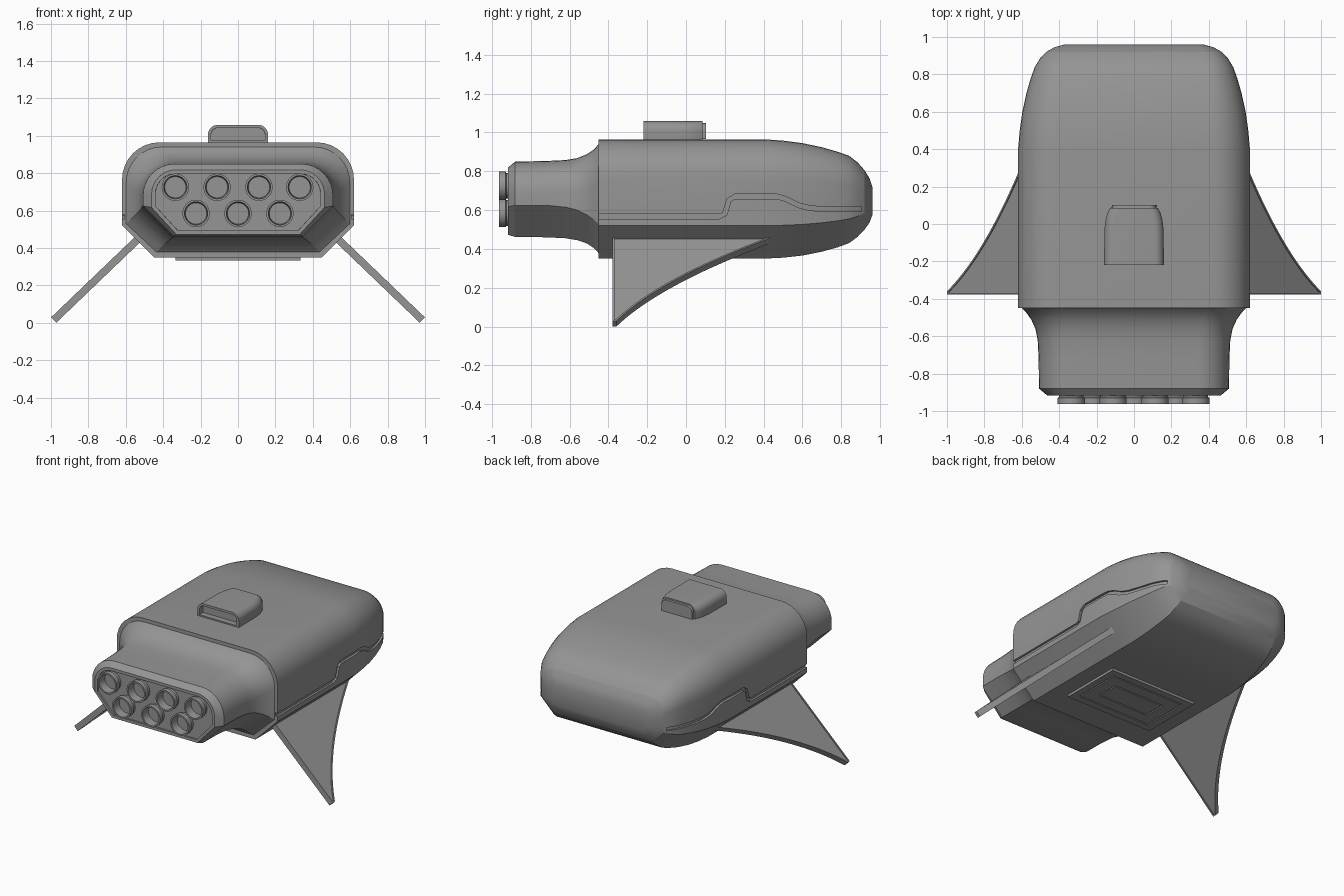
import bpy, bmesh, math
from mathutils import Vector

if "Cube" in bpy.data.objects:
    bpy.data.objects.remove(bpy.data.objects["Cube"])

# Dark grey paint shared by every part
paint = bpy.data.materials.new("dark_grey")
paint.diffuse_color = (.3, .3, .3, 1)
paint.use_nodes = True
paint.node_tree.nodes["Principled BSDF"].inputs["Base Color"].default_value = paint.diffuse_color


def finish(name, bm, angle=30):
    bmesh.ops.recalc_face_normals(bm, faces=bm.faces)
    me = bpy.data.meshes.new(name)
    bm.to_mesh(me)
    bm.free()
    me.materials.append(paint)
    ob = bpy.data.objects.new(name, me)
    bpy.context.collection.objects.link(ob)
    smooth(ob, angle)
    return ob


def smooth(ob, angle=30):
    bpy.ops.object.select_all(action='DESELECT')
    ob.select_set(True)
    bpy.context.view_layer.objects.active = ob
    bpy.ops.object.shade_smooth_by_angle(angle=math.radians(angle))


def section(y, hw, top, bot, r, zc, bx, n=8):
    """Closed ring: rounded top corners, vertical sides, chamfered bottom."""
    half = []
    for i in range(n + 1):
        a = math.pi / 2 * (1 - i / n)
        half.append((hw - r + r * math.cos(a), top - r + r * math.sin(a)))
    half += [(hw, zc), (bx, bot)]
    pts = half + [(-x, z) for x, z in reversed(half)]
    return [Vector((x, y, z)) for x, z in pts]


def loft(rings):
    """Skin rings into a solid; returns bmesh plus first and last caps."""
    bm = bmesh.new()
    vs = [[bm.verts.new(p) for p in ring] for ring in rings]
    n = len(vs[0])
    for a, b in zip(vs, vs[1:]):
        for i in range(n):
            j = (i + 1) % n
            bm.faces.new((a[i], a[j], b[j], b[i]))
    caps = bm.faces.new(vs[0]), bm.faces.new(vs[-1])
    bmesh.ops.recalc_face_normals(bm, faces=bm.faces)
    return bm, caps[0], caps[1]


def inset(bm, face, width, depth):
    """Inset a cap, then move it straight along its normal."""
    bmesh.ops.inset_region(bm, faces=[face], thickness=width, use_even_offset=True)
    if depth:
        bmesh.ops.inset_region(bm, faces=[face], thickness=0.0005, depth=depth)


# Main hull, tapering to the nose: y, half width, top, bottom
PROFILE = [(-0.45, .62, .965, .35), (.40, .62, .965, .35), (.50, .611, .958, .355),
           (.60, .597, .945, .366), (.70, .575, .924, .386), (.78, .552, .901, .408),
           (.84, .53, .88, .43), (.885, .503, .845, .463), (.92, .47, .805, .50)]
rings = []
for y, hw, t, b in PROFILE + [(.945, .425, .765, .535), (.96, .37, .72, .575)]:
    h = t - b
    rings.append(section(y, hw, t, b, .325 * h, b + .277 * h, hw - .277 * h))
bm, _, _ = loft(rings)
hull = finish("hull", bm, 25)


def hull_width(y):
    for p, q in zip(PROFILE, PROFILE[1:]):
        if y <= q[0]:
            f = max(0, (y - p[0]) / (q[0] - p[0]))
            return p[1] + f * (q[1] - p[1])
    return PROFILE[-1][1]


# Stepped groove along each side of the hull
PATH = [(-.5, .567), (.17, .567), (.20, .58), (.22, .65), (.25, .67), (.47, .67), (.52, .655),
        (.58, .625), (.64, .61), (.72, .605), (.80, .605), (.86, .605), (.905, .605)]
for side in (-1, 1):
    rings = []
    for i, (y, z) in enumerate(PATH):
        a, b = Vector(PATH[max(i - 1, 0)]), Vector(PATH[min(i + 1, len(PATH) - 1)])
        t = (b - a).normalized()
        ny, nz = -t.y * .012, t.x * .012
        ring = []
        for s, outer in ((-1, 0), (1, 0), (1, 1), (-1, 1)):
            yy = y + s * ny
            x = .7 if outer else hull_width(yy) - .014
            ring.append(Vector((side * x, yy, z + s * nz)))
        rings.append(ring)
    bm, _, _ = loft(rings)
    cutter = finish("groove_cutter", bm)
    cutter.hide_render = True
    mod = hull.modifiers.new("groove", 'BOOLEAN')
    mod.operation, mod.solver, mod.object = 'DIFFERENCE', 'EXACT', cutter
    bpy.context.view_layer.objects.active = hull
    bpy.ops.object.modifier_apply(modifier=mod.name)
    bpy.data.objects.remove(cutter)
smooth(hull, 25)

# Crisp seam around the nose cap
co = hull.data.vertices
for e in hull.data.edges:
    if all(abs(co[v].co.y - .92) < 1e-4 for v in e.vertices):
        e.use_edge_sharp = True

# Engine housing flaring into the hull
ENGINE = [(-.918, .462, .818, .473, .13, .617, .33), (-.88, .508, .85, .462, .17, .625, .345),
          (-.72, .51, .853, .46, .17, .625, .345), (-.62, .515, .858, .455, .17, .615, .35),
          (-.56, .527, .868, .445, .175, .60, .365), (-.51, .55, .888, .428, .18, .575, .385),
          (-.475, .575, .912, .405, .19, .55, .41), (-.45, .598, .94, .378, .19, .53, .435),
          (-.43, .598, .94, .378, .19, .53, .435)]
bm, face, _ = loft([section(*e) for e in ENGINE])
inset(bm, face, .02, -.012)
finish("engine_housing", bm, 25)

# Seven hollow nozzles in two rows
TUBE = [(.066, -.89), (.066, -.925), (.073, -.93), (.073, -.963), (.062, -.963), (.056, -.895)]
for row_z, xs in ((.725, (-.335, -.112, .112, .33)), (.585, (-.224, 0, .224))):
    for cx in xs:
        rings = [[Vector((cx + r * math.cos(k * math.tau / 32), y, row_z + r * math.sin(k * math.tau / 32)))
                  for k in range(32)] for r, y in TUBE]
        bm, _, _ = loft(rings)
        finish("nozzle", bm)

# Roof pod with an open rear and a raised end plate
rings = []
for y, hw in ((-.22, .16), (-.03, .158), (.02, .152), (.055, .143), (.085, .129)):
    rings.append(section(y, hw, 1.058, .958, .05, .965, hw - .001))
bm, rear, end = loft(rings)
inset(bm, rear, .016, -.04)
inset(bm, end, .01, .017)
finish("roof_pod", bm)

# Belly hatch with nested rectangular steps
rings = [[Vector((sx * .335, y, z)) for sx, y in ((-1, -.25), (1, -.25), (1, .19), (-1, .19))]
         for z in (.333, .36)]
bm, hatch, _ = loft(rings)
inset(bm, hatch, .05, -.008)
inset(bm, hatch, .008, .008)
inset(bm, hatch, .08, -.008)
inset(bm, hatch, .008, .008)
finish("belly_hatch", bm)

# Swept fins with a curved leading edge and thin raised border
root, tip = Vector((.53, 0, .452)), Vector((.985, 0, .0155))
normal = Vector((.69, 0, .724)) * .02
for side, name in ((-1, "left_fin"), (1, "right_fin")):
    flat = []
    for i in range(21):
        s = i / 20
        flat.append(root.lerp(tip, s) + Vector((0, .46 - 1.183 * s + .365 * s * s, 0)))
    flat += [tip + Vector((0, -.378, 0)), root + Vector((0, -.378, 0))]
    rings = [[Vector((side * p.x, p.y, p.z)) for p in (q + k * normal for q in flat)] for k in (-1, 1)]
    bm, under, upper = loft(rings)
    for f in (under, upper):
        inset(bm, f, .009, -.006)
    finish(name, bm)
